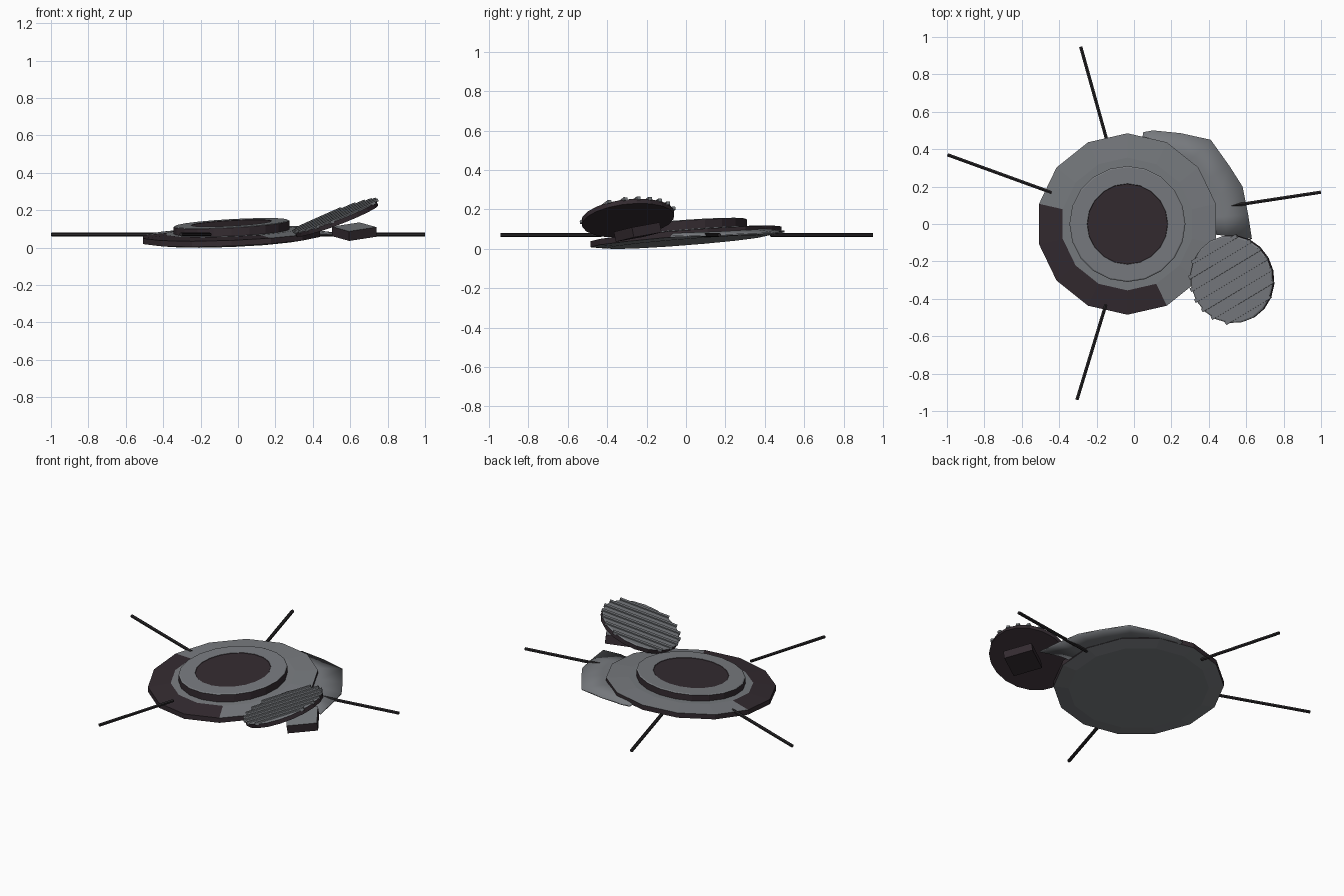
import bpy, bmesh, math
from mathutils import Vector, Matrix

if "Cube" in bpy.data.objects:
    bpy.data.objects.remove(bpy.data.objects["Cube"])


def mat(name, c):
    m = bpy.data.materials.new(name)
    m.diffuse_color = (*c, 1)
    m.use_nodes = True
    m.node_tree.nodes["Principled BSDF"].inputs["Base Color"].default_value = m.diffuse_color
    return m


GRAY = mat("steel gray", (0.19, 0.2, 0.215))
DARK = mat("dark brown", (0.034, 0.024, 0.03))
ROD = mat("near black", (0.02, 0.018, 0.02))


def finish(bm, name, mats, smooth=False):
    me = bpy.data.meshes.new(name)
    bmesh.ops.recalc_face_normals(bm, faces=bm.faces)
    bm.to_mesh(me)
    bm.free()
    ob = bpy.data.objects.new(name, me)
    bpy.context.collection.objects.link(ob)
    for m in mats:
        me.materials.append(m)
    if smooth:
        bpy.context.view_layer.objects.active = ob
        ob.select_set(True)
        bpy.ops.object.shade_smooth_by_angle(angle=math.radians(35))
        ob.select_set(False)
    return ob


def lathe(name, profile, sides, slot, frame, smooth=False):
    """Stack of (radius, z) loops, closed at both ends; slot(i, j) picks the colour."""
    bm = bmesh.new()
    rings = []
    for r, z in profile:
        rings.append([bm.verts.new(frame(r * math.cos(math.pi / 2 + 2 * math.pi * k / sides),
                                         r * math.sin(math.pi / 2 + 2 * math.pi * k / sides), z))
                      for k in range(sides)])
    bm.faces.new(rings[0]).material_index = slot(-1, 0)
    for i in range(len(rings) - 1):
        a, b = rings[i], rings[i + 1]
        for k in range(sides):
            n = (k + 1) % sides
            bm.faces.new((a[k], a[n], b[n], b[k])).material_index = slot(i, k)
    bm.faces.new(rings[-1]).material_index = slot(len(rings) - 1, 0)
    return finish(bm, name, (GRAY, DARK), smooth)


def slope(cx, cy, sx, sy):
    return lambda x, y, z: Vector((cx + x, cy + y, z + sx * x + sy * y))


# tilted base disc, with a dark front-left stretch of its top
def base_slot(i, k):
    if i == 1:
        return 1
    return 1 if i == 2 and 3 <= k <= 7 else 0


lathe("base_disc", [(0.40, 0.034), (0.485, 0.046), (0.485, 0.076), (0.355, 0.086)],
      14, base_slot, slope(-0.035, 0, 0.04, 0.078))

# raised collar with dark opening
lathe("collar", [(0.31, 0.075), (0.31, 0.127), (0.303, 0.131), (0.216, 0.131), (0.214, 0.129)],
      20, lambda i, k: 0 if i in (1, 2) else 1, slope(-0.035, 0, 0.055, 0.07))

# thin bent apron behind the right side
bm = bmesh.new()
outer = [(0.05, 0.49, .085), (0.1, 0.5, .088), (0.25, 0.485, .085), (0.41, 0.45, .08),
         (0.51, 0.31, .075), (0.58, 0.2, .07), (0.61, 0.05, .066), (0.63, -0.08, .062)]
loops = []
for f, dz in ((1, 0), (0.8, 0.014), (0.55, 0.004)):
    loops.append([bm.verts.new((-0.035 + (x + 0.035) * f, y * f, z + dz)) for x, y, z in outer])
for a, b in zip(loops, loops[1:]):
    for k in range(len(outer) - 1):
        bm.faces.new((a[k], a[k + 1], b[k + 1], b[k]))
apron = finish(bm, "apron", (GRAY,), True)
so = apron.modifiers.new("thickness", "SOLIDIFY")
so.thickness = 0.008
so.offset = 0


def tilted(center, normal, heading):
    """Matrix with z along normal and x along the heading projected on the plane."""
    z = Vector(normal).normalized()
    x = Vector((math.cos(heading), math.sin(heading), 0))
    x = (x - z * x.dot(z)).normalized()
    m = Matrix((x, z.cross(x), z)).transposed().to_4x4()
    m.translation = center
    return m


# leaning lid
lid_m = tilted((0.525, -0.295, 0.158), (-0.38, -0.11, 1), math.radians(29))
lathe("lid", [(0.236, -0.015), (0.236, 0.01), (0.228, 0.014)], 20,
      lambda i, k: 0 if i >= 1 else 1, lambda x, y, z: lid_m @ Vector((x, y, z)))


# box helper: upper face gray, other faces dark
def box(name, m, size, top_only=True):
    bm = bmesh.new()
    bmesh.ops.create_cube(bm, size=1)
    for v in bm.verts:
        v.co = Vector([a * b for a, b in zip(v.co, size)])
    for f in bm.faces:
        f.normal_update()
        f.material_index = 1 if top_only and f.normal.z < 0.5 else 0
    bmesh.ops.transform(bm, matrix=m, verts=bm.verts)
    return finish(bm, name, (GRAY, DARK))


# lid ridges
for i in range(7):
    y = (i - 3) * 0.062
    half = math.sqrt(0.236 ** 2 - y * y) + 0.004
    box("lid_ridge_%d" % (i + 1), lid_m @ Matrix.Translation((0, y, 0.013)),
        (2 * half, 0.02, 0.016), False)

# small block under the lid
box("block", tilted((0.622, -0.245, 0.085), (-0.03, -0.2, 1), math.radians(33)), (0.175, 0.17, 0.052))

# thin radiating rods
for name, a, b in (("back_rod", (-0.14, 0.43), (-0.285, 0.948)),
                   ("left_rod", (-0.44, 0.168), (-0.997, 0.37)),
                   ("front_rod", (-0.15, -0.43), (-0.305, -0.94)),
                   ("right_rod", (0.42, 0.082), (0.999, 0.17))):
    a, b = Vector((*a, 0.07)), Vector((*b, 0.07))
    d = b - a
    bm = bmesh.new()
    bmesh.ops.create_cone(bm, cap_ends=True, segments=6, radius1=0.01, radius2=0.01, depth=d.length)
    bmesh.ops.transform(bm, verts=bm.verts, matrix=Matrix.Translation((a + b) / 2)
                        @ d.to_track_quat('Z', 'Y').to_matrix().to_4x4())
    finish(bm, name, (ROD,))
